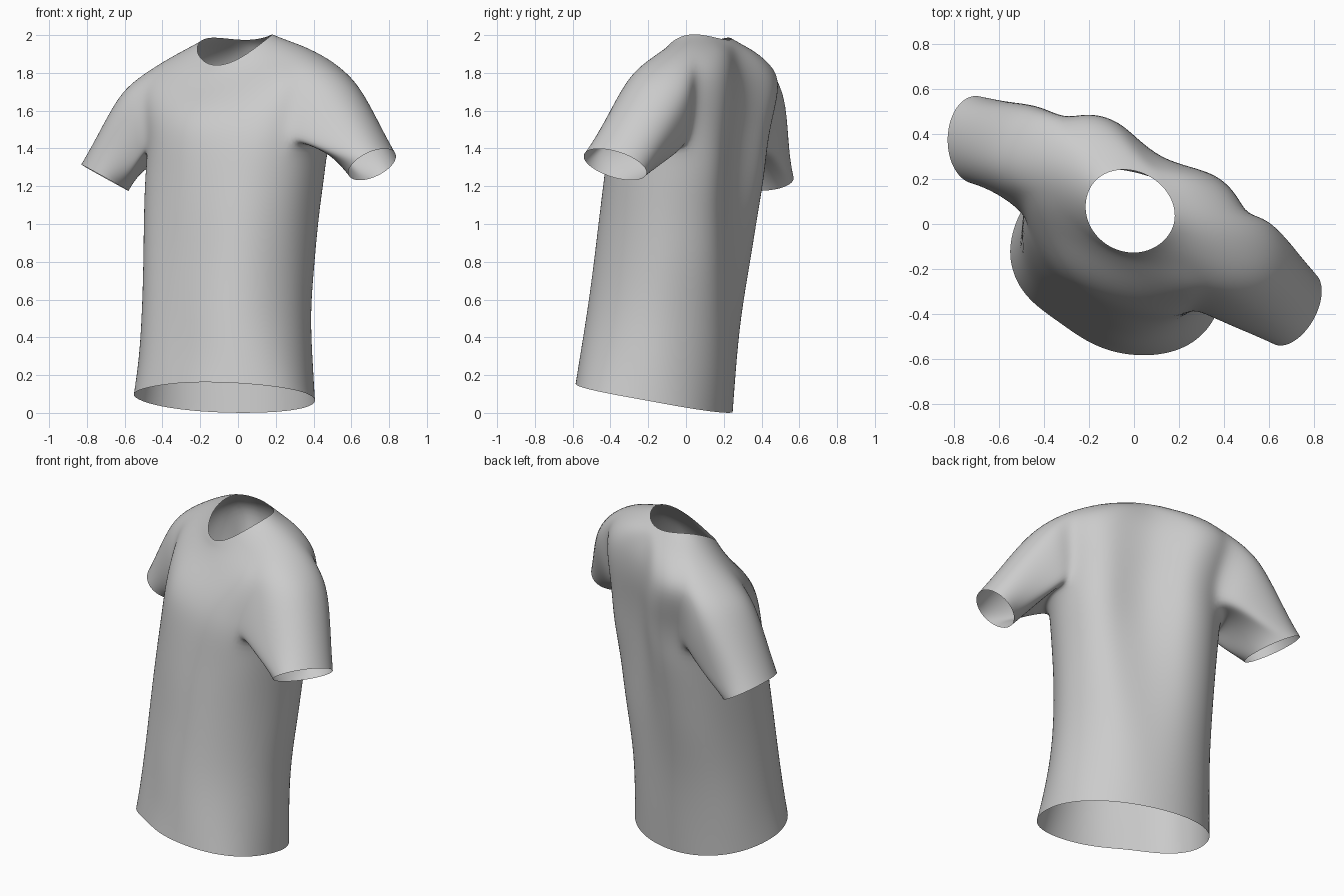
import bpy, bmesh, math
from mathutils import Vector

if "Cube" in bpy.data.objects:
    bpy.data.objects.remove(bpy.data.objects["Cube"])

N = 32                                   # columns round the torso

# Torso rings: centre x, y, half width, front depth, back depth, z left, right, front, back
RINGS = [
    (-.075, -.16, .483, .41, .40, .08, .08, .163, 0),
    (-.07, -.14, .465, .405, .40, .27, .27, .31, .22),
    (-.065, -.11, .45, .40, .395, .53, .53, .54, .50),
    (-.045, -.07, .455, .395, .39, .80, .80, .80, .80),
    (-.03, -.04, .47, .39, .385, 1.05, 1.05, 1.05, 1.05),
    (-.01, -.01, .485, .39, .385, 1.26, 1.27, 1.25, 1.25),
    (0, .01, .485, .385, .38, 1.40, 1.45, 1.41, 1.39),
    (0, .03, .495, .37, .375, 1.52, 1.56, 1.52, 1.52),
    (0, .06, .53, .34, .365, 1.66, 1.70, 1.62, 1.65),
    (0, .09, .555, .29, .335, 1.80, 1.855, 1.72, 1.79),
    (0, .10, .40, .25, .25, 1.89, 1.93, 1.79, 1.90),
    (-.01, .08, .27, .215, .19, 1.94, 1.965, 1.82, 1.95),
    (-.015, .065, .205, .19, .17, 1.97, 1.99, 1.84, 1.975),
]
# Drape per ring: swell at front left, swell at front right, hollow at the spine
FRONT_LEFT = (-.05, -.045, -.035, -.02, -.005, .005, .015, .025, .025, 0, 0, 0, 0)
FRONT_RIGHT = (.035, .02, 0, -.015, -.02, -.015, 0, 0, 0, 0, 0, 0, 0)
SPINE = (0, .01, .02, .04, .06, .09, .10, .10, .10, .10, .06, 0, 0)
LOW, HIGH, HALF = 6, 9, 3                # armhole rows and half width in columns


def spow(v, p):
    return math.copysign(abs(v) ** p, v)


def torso_point(row, col):
    cx, cy, a, front, back, zl, zr, zf, zb = RINGS[row]
    turn = math.radians(-15 - 13 * min(1, row / 4))     # the torso twists upwards
    side = Vector((math.cos(turn), math.sin(turn), 0))
    rear = Vector((-math.sin(turn), math.cos(turn), 0))
    t = 2 * math.pi * col / N
    c, s = math.cos(t), math.sin(t)
    p = 2 / (2.12 if row < 3 else 2.3 if row < 10 else 2.0)
    z = ((zl + zr + zf + zb) / 4 + (zr - zl) / 2 * c + (zb - zf) / 2 * s
         + (zl + zr - zf - zb) / 4 * math.cos(2 * t))
    depth = back if s > 0 else front
    if s > 0:
        depth -= SPINE[row] * math.exp(-((t - math.pi / 2) / .33) ** 2)
    fold = 1 + (.01 * math.sin(5 * t + row * .5) if 0 < row < 6 else 0)
    flat = (side * a * spow(c, p) + rear * depth * spow(s, p)) * fold
    heading = math.atan2(flat.y, flat.x)
    for swell, angle in ((FRONT_LEFT[row], -135), (FRONT_RIGHT[row], -45)):
        flat += flat.normalized() * swell * math.exp(-((heading - math.radians(angle)) / .5) ** 2)
    return Vector((cx, cy, z)) + flat


bm = bmesh.new()
grid = [[bm.verts.new(torso_point(r, c)) for c in range(N)] for r in range(len(RINGS))]


def in_armhole(r, c):
    d = min((c - k) % N for k in (-HALF, N // 2 - HALF))
    return LOW <= r < HIGH and d < 2 * HALF


# Torso
for r in range(len(RINGS) - 1):
    for c in range(N):
        if not in_armhole(r, c):
            d = (c + 1) % N
            bm.faces.new((grid[r][c], grid[r][d], grid[r + 1][d], grid[r + 1][c]))


def sleeve(to_col, centre, outer, rear, steps=5):
    """Loft from the armhole edge to an oval cuff, starting at the shoulder top."""
    path = [(HIGH, c) for c in range(HALF + 1)]
    path += [(r, HALF) for r in range(HIGH - 1, LOW - 1, -1)]
    path += [(LOW, c) for c in range(HALF - 1, -HALF - 1, -1)]
    path += [(r, -HALF) for r in range(LOW + 1, HIGH + 1)]
    path += [(HIGH, c) for c in range(-HALF + 1, 0)]
    edge = [grid[r][to_col(c) % N] for r, c in path]
    n = len(edge)
    start = [v.co.copy() for v in edge]
    centre, outer, rear = Vector(centre), Vector(outer), Vector(rear)
    last = edge
    for i in range(1, steps + 1):
        t = i / steps
        ring = []
        for k in range(n):
            a = 2 * math.pi * k / n
            radial = outer * math.cos(a) + rear * math.sin(a)
            p = start[k].lerp(centre + radial, t)
            # rounded shoulder cap and fuller upper sleeve
            swell = math.sin(math.pi * t ** .5)
            p += outer.normalized() * .03 * swell * max(0, math.cos(a))
            p += radial.normalized() * .02 * swell * (.5 + .5 * math.cos(a))
            p += rear.normalized() * .035 * swell * max(0, math.sin(a))
            ring.append(bm.verts.new(p))
        for k in range(n):
            m = (k + 1) % n
            bm.faces.new((last[k], last[m], ring[m], ring[k]))
        last = ring


# Right and left sleeves
sleeve(lambda c: c, (.71, -.375, 1.315), (.125, .04, .06), (.03, .165, -.06))
sleeve(lambda c: N // 2 - c, (-.705, .375, 1.245), (-.125, -.04, .07), (-.025, .195, .012))

bmesh.ops.delete(bm, geom=[v for v in bm.verts if not v.link_faces], context='VERTS')
# Soften the armhole seam
for _ in range(2):
    soft = [v for v in bm.verts if not v.is_boundary and v.co.z > 1.3 and abs(v.co.x) > .3]
    bmesh.ops.smooth_vert(bm, verts=soft, factor=.2, use_axis_x=True, use_axis_y=True, use_axis_z=True)
bmesh.ops.recalc_face_normals(bm, faces=bm.faces)

mesh = bpy.data.meshes.new("shirt")
bm.to_mesh(mesh)
bm.free()
shirt = bpy.data.objects.new("shirt", mesh)
bpy.context.collection.objects.link(shirt)
for poly in mesh.polygons:
    poly.use_smooth = True
sub = shirt.modifiers.new("smooth_cloth", 'SUBSURF')
sub.levels = sub.render_levels = 2
